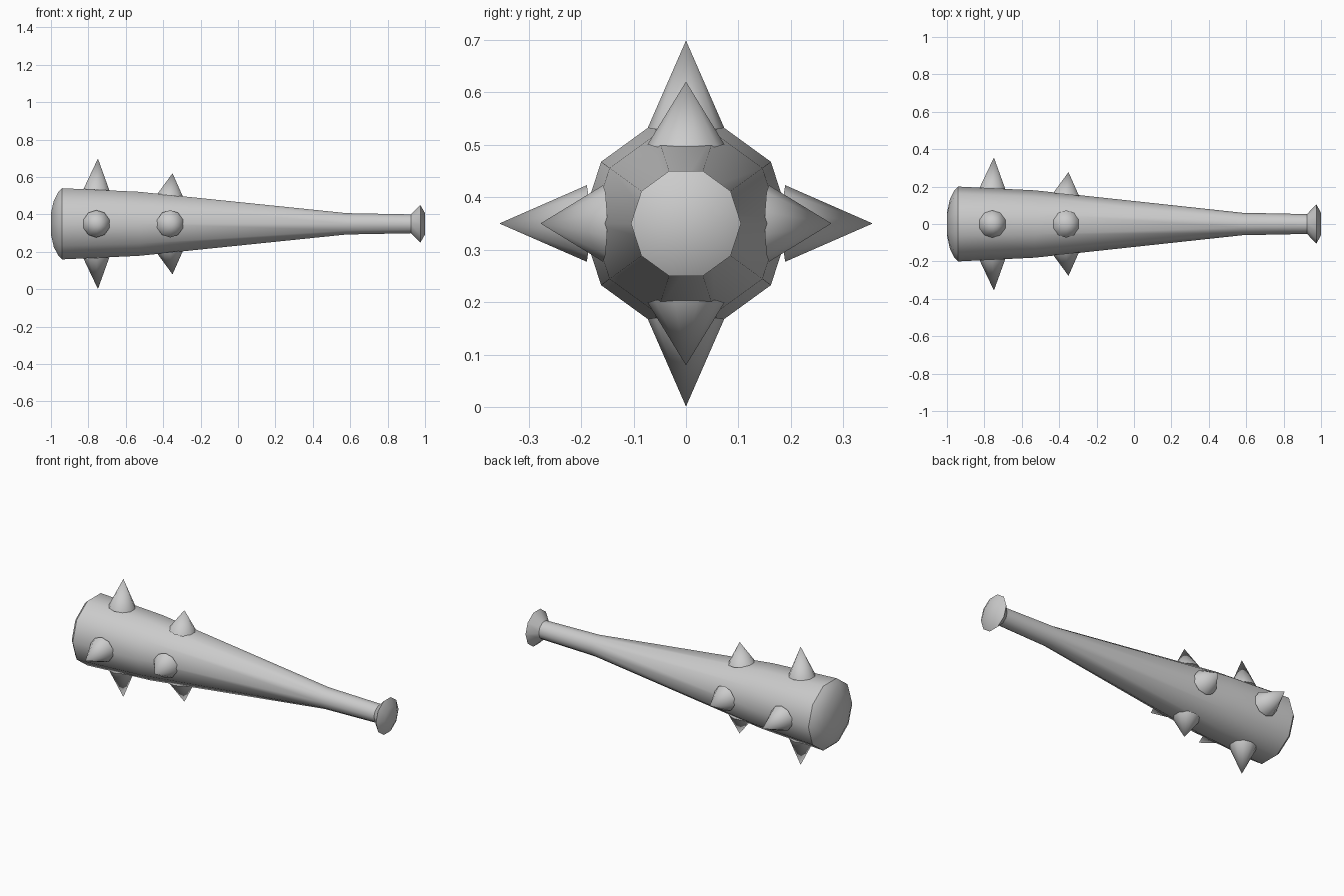
import bpy, bmesh, math
from mathutils import Matrix, Vector

cube = bpy.data.objects.get("Cube")
if cube:
    bpy.data.objects.remove(cube)

SIDES = 10
CENTRE_Z = 0.35

grey = bpy.data.materials.new("plain grey")
grey.use_nodes = True
grey.diffuse_color = (0.6, 0.6, 0.6, 1)
grey.node_tree.nodes["Principled BSDF"].inputs["Base Color"].default_value = (0.6, 0.6, 0.6, 1)


def finish(bm, name):
    """Turn the bmesh into a smooth object that keeps its hard rims."""
    bmesh.ops.recalc_face_normals(bm, faces=bm.faces)
    mesh = bpy.data.meshes.new(name)
    bm.to_mesh(mesh)
    bm.free()
    mesh.materials.append(grey)
    obj = bpy.data.objects.new(name, mesh)
    bpy.context.collection.objects.link(obj)
    bpy.ops.object.select_all(action="DESELECT")
    obj.select_set(True)
    bpy.context.view_layer.objects.active = obj
    bpy.ops.object.shade_smooth_by_angle(angle=math.radians(40))
    return obj


def lathe(name, profile):
    """Ten-sided solid around the x axis from (x, radius) pairs."""
    bm = bmesh.new()
    rings = []
    for x, r in profile:
        angles = [2 * math.pi * i / SIDES for i in range(SIDES)]
        rings.append([bm.verts.new((x, r * math.cos(a), CENTRE_Z + r * math.sin(a))) for a in angles])
    for a, b in zip(rings, rings[1:]):
        for i in range(SIDES):
            j = (i + 1) % SIDES
            bm.faces.new((a[i], a[j], b[j], b[i]))
    bm.faces.new(rings[0])
    bm.faces.new(rings[-1])
    return finish(bm, name)


def spike(name, x, base, height, tilt, turn):
    """Cone standing on the club, leaning with the taper of its surface."""
    bm = bmesh.new()
    bmesh.ops.create_cone(bm, cap_ends=True, segments=SIDES,
                          radius1=0.073, radius2=0, depth=height)
    place = (Matrix.Translation((0, 0, CENTRE_Z))
             @ Matrix.Rotation(turn, 4, "X")
             @ Matrix.Translation((x, 0, base))
             @ Matrix.Rotation(math.radians(tilt), 4, "Y")
             @ Matrix.Translation((0, 0, height / 2)))
    bmesh.ops.transform(bm, matrix=place, verts=bm.verts)
    return finish(bm, name)


# Club: domed end, barrel, taper, grip and flared knob
lathe("club_body", [
    (-1.0, 0.06), (-0.985, 0.13), (-0.96, 0.18), (-0.94, 0.2),
    (-0.53, 0.18), (0.58, 0.06), (0.925, 0.053),
    (0.975, 0.105), (1.0, 0.06),
])

# Two rings of four spikes; the side ones sit on ridges, slightly further out
for row, x, base, height, tilt in (("large", -0.757, 0.182, 0.167, 2.8),
                                   ("small", -0.363, 0.151, 0.12, 6.2)):
    for k, side in enumerate(("top", "front", "bottom", "back")):
        out = 0.007 * (k % 2)
        spike(f"{row}_spike_{side}", x, base + out, height, tilt, k * math.pi / 2)
